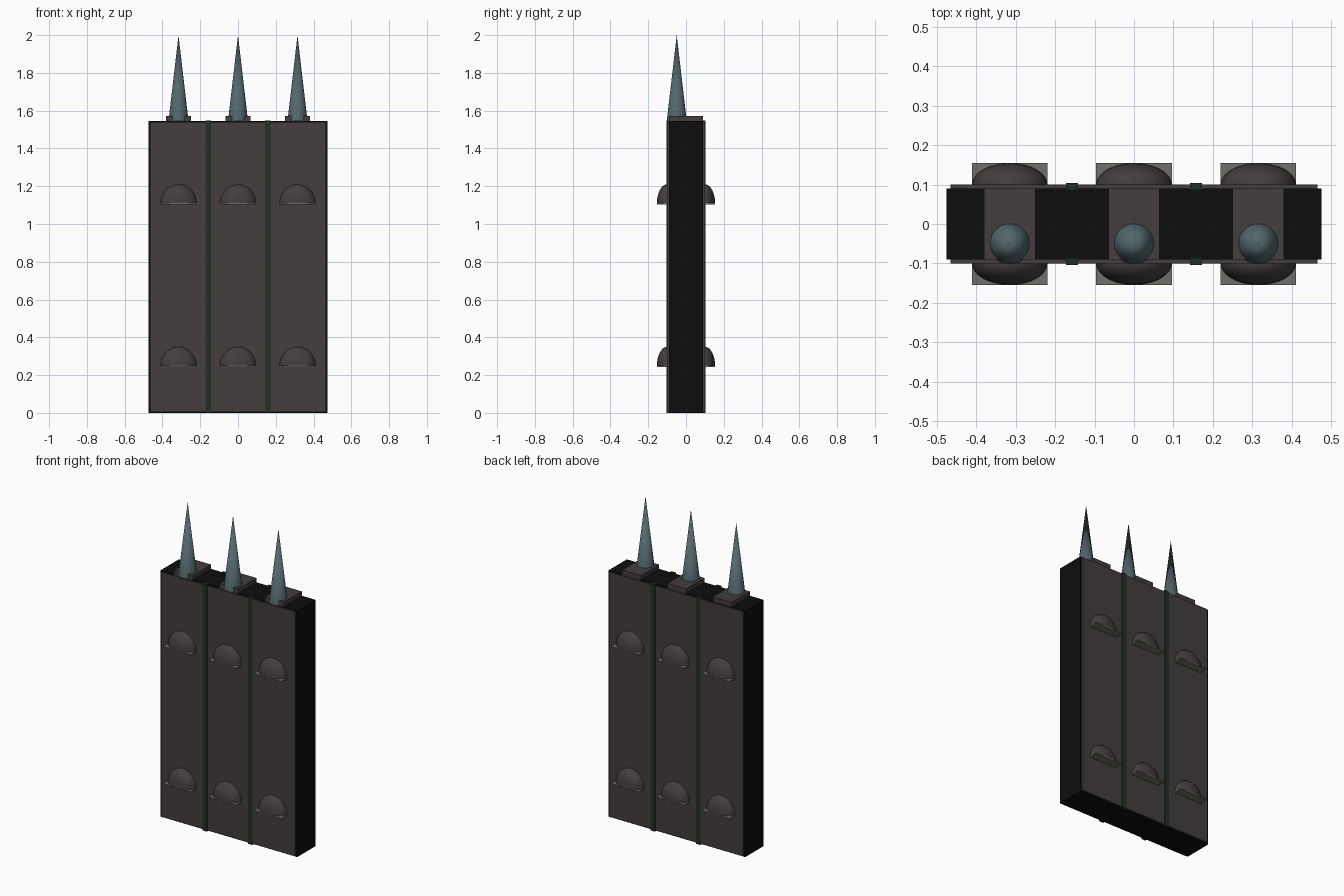
import bpy, bmesh, math
from mathutils import Matrix, Vector

if "Cube" in bpy.data.objects:
    bpy.data.objects.remove(bpy.data.objects["Cube"])


def material(name, rgb):
    m = bpy.data.materials.new(name)
    m.diffuse_color = (*rgb, 1)
    m.use_nodes = True
    m.node_tree.nodes["Principled BSDF"].inputs["Base Color"].default_value = m.diffuse_color
    return m


BROWN = material("dark brown", (0.058, 0.047, 0.047))
BLACK = material("black", (0.004, 0.004, 0.004))
GREEN = material("dark green", (0.016, 0.030, 0.017))
TEAL = material("slate teal", (0.085, 0.135, 0.150))
GREY = material("warm grey", (0.16, 0.16, 0.14))


def add_object(name, bm, mat, smooth=False):
    me = bpy.data.meshes.new(name)
    bm.to_mesh(me)
    bm.free()
    me.materials.append(mat)
    ob = bpy.data.objects.new(name, me)
    bpy.context.collection.objects.link(ob)
    if smooth:
        bpy.ops.object.select_all(action='DESELECT')
        ob.select_set(True)
        bpy.context.view_layer.objects.active = ob
        bpy.ops.object.shade_smooth_by_angle(angle=math.radians(40))
    return ob


def box(name, x0, x1, y0, y1, z0, z1, mat):
    bm = bmesh.new()
    bmesh.ops.create_cube(bm, size=1)
    bmesh.ops.scale(bm, vec=(x1 - x0, y1 - y0, z1 - z0), verts=bm.verts)
    bmesh.ops.translate(bm, vec=((x0 + x1) / 2, (y0 + y1) / 2, (z0 + z1) / 2), verts=bm.verts)
    return add_object(name, bm, mat)


def hood(name, x, side, z):
    # Quarter ellipsoid bulging out of a panel
    bm = bmesh.new()
    bmesh.ops.create_uvsphere(bm, u_segments=32, v_segments=16, radius=1)
    for normal in ((0, 0, 1), (0, 1, 0)):
        bmesh.ops.bisect_plane(bm, geom=bm.verts[:] + bm.edges[:] + bm.faces[:], dist=1e-5,
                               plane_co=(0, 0, 0), plane_no=normal, clear_inner=True)
    bmesh.ops.scale(bm, vec=(0.095, 0.054, 0.1), verts=bm.verts)
    turn = Matrix.Rotation(0 if side > 0 else math.pi, 4, 'Z')
    bm.transform(Matrix.Translation(Vector((x, side * 0.1, z))) @ turn)
    add_object(name, bm, BROWN, smooth=True)


# Core slab
box("core_slab", -0.475, 0.475, -0.09, 0.09, 0, 1.545, BLACK)

for side, label in ((-1, "front"), (1, "back")):
    # Face panel
    y0, y1 = sorted((side * 0.088, side * 0.1))
    box(label + "_panel", -0.465, 0.465, y0, y1, 0.006, 1.54, BROWN)
    # Vertical divider strips
    y0, y1 = sorted((side * 0.088, side * 0.104))
    for x in (-0.157, 0.157):
        box(label + "_divider_strip", x - 0.015, x + 0.015, y0, y1, 0, 1.547, GREEN)
    # Hooded lamps with a thin plate underneath
    y0, y1 = sorted((side * 0.098, side * 0.154))
    for x in (-0.315, 0, 0.315):
        for z in (0.25, 1.11):
            hood(label + "_lamp_hood", x, side, z)
            box(label + "_lamp_plate", x - 0.096, x + 0.096, y0, y1, z - 0.007, z, GREY)

# Top mounts and spikes
for x in (-0.315, 0, 0.315):
    box("spike_mount", x - 0.065, x + 0.065, -0.09, 0.09, 1.54, 1.573, BROWN)
    bm = bmesh.new()
    bmesh.ops.create_cone(bm, cap_ends=True, segments=32, radius1=0.053, radius2=0, depth=0.455)
    bmesh.ops.translate(bm, vec=(x, -0.049, 1.7725), verts=bm.verts)
    add_object("spike", bm, TEAL, smooth=True)
